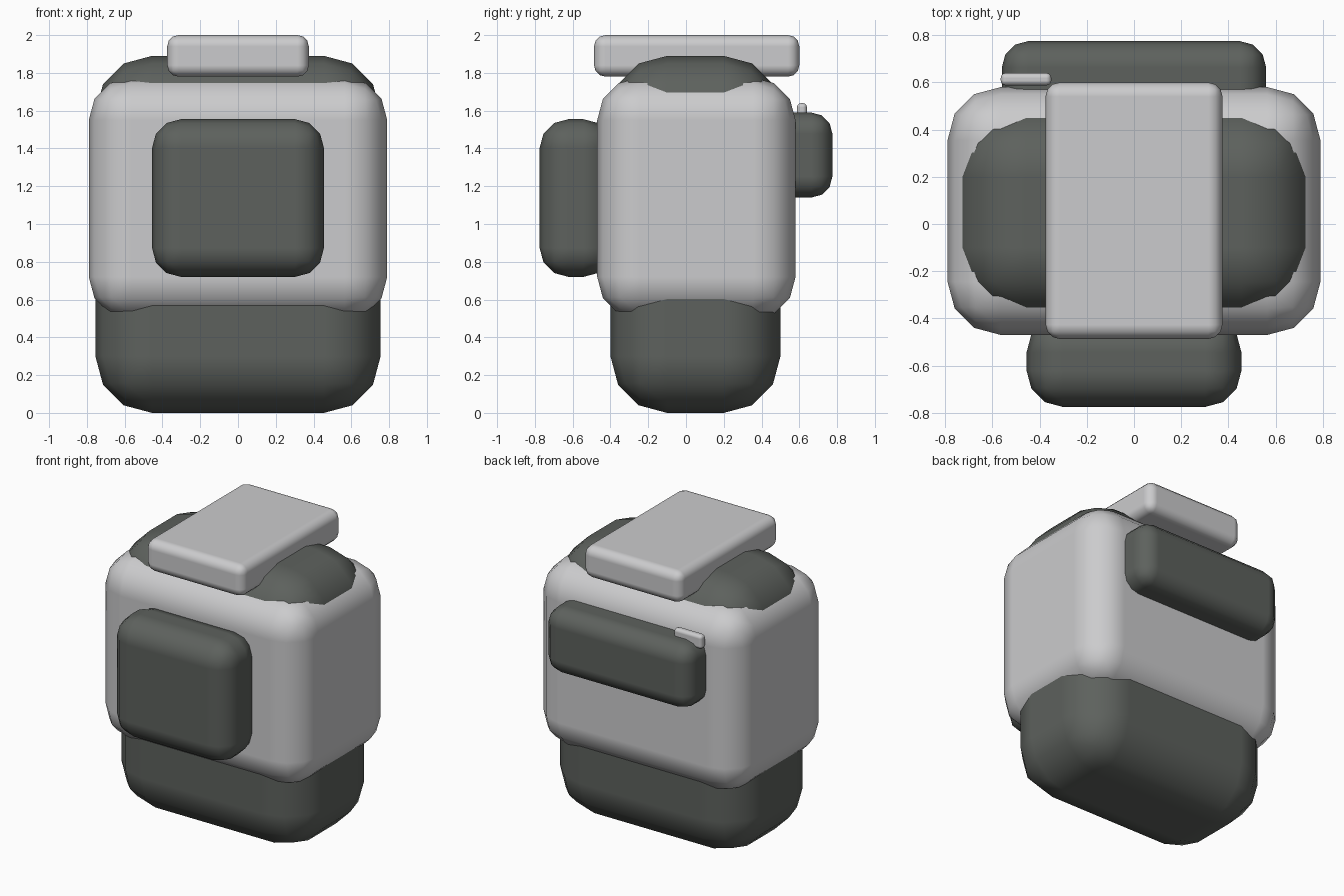
import bpy
from mathutils import Vector

cube = bpy.data.objects.get("Cube")
if cube:
    bpy.data.objects.remove(cube, do_unlink=True)


def make_material(name, rgb):
    mat = bpy.data.materials.new(name)
    mat.use_nodes = True
    color = (*rgb, 1.0)
    mat.diffuse_color = color
    mat.node_tree.nodes["Principled BSDF"].inputs["Base Color"].default_value = color
    return mat


grey = make_material("light_grey", (0.60, 0.60, 0.61))
dark = make_material("dark_grey_green", (0.11, 0.12, 0.11))


def rounded_box(name, low, high, radius, mat):
    """Box between two corners with rounded edges and soft shading."""
    low, high = Vector(low), Vector(high)
    bpy.ops.mesh.primitive_cube_add(size=1, location=(low + high) / 2)
    obj = bpy.context.object
    obj.name = name
    obj.scale = high - low
    bpy.ops.object.transform_apply(location=False, rotation=False, scale=True)
    obj.data.materials.append(mat)
    bpy.ops.object.shade_smooth()
    bevel = obj.modifiers.new("rounded_edges", "BEVEL")
    bevel.width = radius
    bevel.segments = 3
    bevel.harden_normals = True
    return obj


# Inner core showing as the base and the domed top
rounded_box("core", (-0.755, -0.40, 0), (0.755, 0.50, 1.89), 0.30, dark)
# Wide shell around the core
rounded_box("shell", (-0.79, -0.47, 0.495), (0.79, 0.58, 1.775), 0.225, grey)
# Pouches on front and back
rounded_box("front_pouch", (-0.455, -0.775, 0.72), (0.455, -0.39, 1.555), 0.153, dark)
rounded_box("back_pouch", (-0.56, 0.46, 1.14), (0.56, 0.775, 1.59), 0.112, dark)
# Slab on top and the small tag on the back pouch
rounded_box("top_slab", (-0.375, -0.487, 1.78), (0.375, 0.60, 2.0), 0.06, grey)
rounded_box("tag", (-0.565, 0.587, 1.545), (-0.35, 0.64, 1.64), 0.022, grey)
